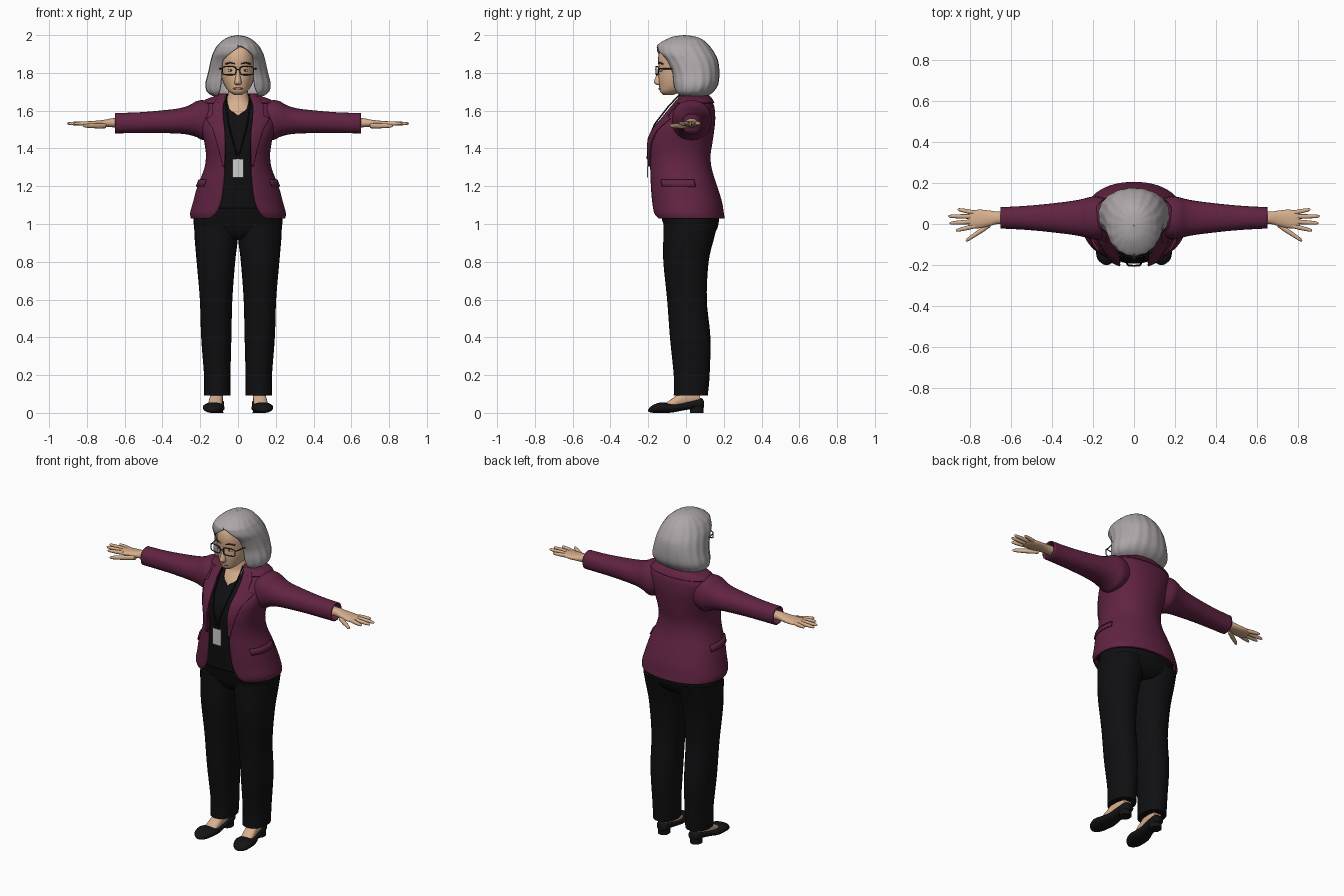
import bpy, bmesh, math
from mathutils import Matrix, Vector

if "Cube" in bpy.data.objects:
    bpy.data.objects.remove(bpy.data.objects["Cube"])

N = 2.2          # roundness of every cross-section
TAU = math.tau


def material(name, rgb):
    m = bpy.data.materials.new(name)
    m.use_nodes = True
    m.diffuse_color = (*rgb, 1)
    bsdf = m.node_tree.nodes["Principled BSDF"]
    bsdf.inputs["Base Color"].default_value = (*rgb, 1)
    bsdf.inputs["Roughness"].default_value = 0.7
    return m


plum = material("plum cloth", (.12, .017, .055))
black = material("black cloth", (.005, .005, .006))
leather = material("black leather", (.007, .007, .008))
skin = material("skin", (.68, .43, .27))
grey = material("grey hair", (.42, .385, .40))
white = material("badge white", (.62, .61, .62))
brown = material("dark brown", (.05, .03, .02))
rose = material("lip rose", (.50, .22, .16))


def power(v):
    return math.copysign(abs(v) ** (2 / N), v)


def smooth(rows, steps=5):
    """Pass a flowing curve through the rows of a profile."""
    out = []
    for i in range(len(rows) - 1):
        a, b, c, d = (rows[min(max(k, 0), len(rows) - 1)] for k in range(i - 1, i + 3))
        for s in range(steps):
            t = s / steps
            out.append([q + t / 2 * (r - p + t * (2 * p - 5 * q + 4 * r - u + t * (3 * (q - r) + u - p)))
                        for p, q, r, u in zip(a, b, c, d)])
    return out + [list(rows[-1])]


def finish(name, bm, mat, mirror=False, thick=0):
    mesh = bpy.data.meshes.new(name)
    bm.to_mesh(mesh)
    bm.free()
    mesh.materials.append(mat)
    ob = bpy.data.objects.new(name, mesh)
    bpy.context.collection.objects.link(ob)
    if thick:
        ob.modifiers.new("thickness", 'SOLIDIFY').thickness = thick
    if mirror:
        ob.modifiers.new("mirror", 'MIRROR').use_mirror_merge = False
    return ob


def skin_grid(bm, grid, closed):
    cols = len(grid[0])
    for low, high in zip(grid, grid[1:]):
        for j in range(cols if closed else cols - 1):
            k = (j + 1) % cols
            bm.faces.new((low[j], low[k], high[k], high[j]))


def loft(name, axis, rows, mat, mirror=False, thick=0, sides=28):
    """Rows: position along axis, centre, half width, low, high."""
    bm = bmesh.new()
    grid = []
    for t, c, half, lo, hi in smooth(rows):
        ring = []
        for j in range(sides):
            a = TAU * j / sides
            u = c + half * power(math.sin(a))
            v = (lo + hi) / 2 - (hi - lo) / 2 * power(math.cos(a))
            ring.append(bm.verts.new({'X': (t, u, v), 'Y': (u, t, v), 'Z': (u, v, t)}[axis]))
        grid.append(ring)
    skin_grid(bm, grid, True)
    if not thick:
        bm.faces.new(grid[0])
        bm.faces.new(grid[-1])
        bmesh.ops.recalc_face_normals(bm, faces=bm.faces)
    return finish(name, bm, mat, mirror, thick)


def angle(row, x):
    return math.asin(min(1, max(0, x) / row[1]) ** (N / 2))


def opening(row):
    return angle(row, row[4]), TAU - angle(row, row[-1])


def sheet(name, rows, span, mat, off=0, thick=.01, cols=72, mirror=False, ripple=0):
    """Cloth or hair wrapped round rows of: height, half width, front, back, opening."""
    bm = bmesh.new()
    grid = []
    for row in rows:
        z, rx, front, back = row[:4]
        a0, a1 = span(row)
        line = []
        for j in range(cols + 1):
            a = a0 + (a1 - a0) * j / cols
            k = 1 + ripple * math.sin(18 * a)
            x = (rx * k + off) * power(math.sin(a))
            y = (front + back) / 2 - ((back - front) / 2 * k + off) * power(math.cos(a))
            line.append(bm.verts.new((x, y, z)))
        grid.append(line)
    skin_grid(bm, grid, False)
    bmesh.ops.remove_doubles(bm, verts=bm.verts, dist=.0004)
    return finish(name, bm, mat, mirror, thick)


def lookup(table, z):
    for (z0, v0), (z1, v1) in zip(table, table[1:]):
        if z <= z1:
            return v0 + (v1 - v0) * max(0, z - z0) / (z1 - z0)
    return table[-1][1]


def blob(name, centre, size, mat, mirror=False):
    bm = bmesh.new()
    bmesh.ops.create_uvsphere(bm, u_segments=20, v_segments=12, radius=1,
                              matrix=Matrix.LocRotScale(Vector(centre), None, Vector(size)))
    return finish(name, bm, mat, mirror)


def box(name, centre, size, mat):
    bm = bmesh.new()
    bmesh.ops.create_cube(bm, size=1, matrix=Matrix.LocRotScale(Vector(centre), None, Vector(size)))
    return finish(name, bm, mat)


def tube(name, points, radius, mat, cyclic=False):
    """A thin rod with a copy on the other side."""
    cu = bpy.data.curves.new(name, 'CURVE')
    cu.dimensions = '3D'
    cu.bevel_depth, cu.bevel_resolution, cu.use_fill_caps = radius, 2, True
    for side in (1, -1):
        sp = cu.splines.new('POLY')
        sp.points.add(len(points) - 1)
        for p, (x, y, z) in zip(sp.points, points):
            p.co = (side * x, y, z, 1)
        sp.use_cyclic_u = cyclic
    cu.materials.append(mat)
    bpy.context.collection.objects.link(bpy.data.objects.new(name, cu))


# Jacket body, lapels, collar and pocket flaps
jacket = smooth([
    (1.03, .25, -.175, .205, .145), (1.06, .253, -.185, .20, .115), (1.12, .237, -.19, .19, .09),
    (1.20, .215, -.195, .165, .078), (1.29, .18, -.20, .137, .072), (1.36, .17, -.205, .13, .07),
    (1.43, .178, -.206, .14, .07), (1.50, .195, -.18, .15, .072), (1.56, .205, -.13, .155, .078),
    (1.62, .203, -.08, .15, .08), (1.655, .17, -.05, .135, .072), (1.675, .12, -.035, .12, .062),
    (1.69, .09, -.03, .105, .055)])
sheet("jacket_body", jacket, opening, plum)
lapel = [(1.29, .002), (1.42, .035), (1.50, .055), (1.56, .085), (1.575, .05), (1.63, .05), (1.68, .03)]
sheet("lapel", [r for r in jacket if 1.29 < r[0] < 1.682],
      lambda r: (angle(r, r[4] - .004), angle(r, r[4] + lookup(lapel, r[0]))),
      plum, off=.009, thick=.008, cols=10, mirror=True)
sheet("collar", [r for r in jacket if r[0] > 1.642], opening, plum, off=.009, thick=.009)
sheet("pocket_flap", [r for r in jacket if 1.19 < r[0] < 1.25],
      lambda r: (.95, 1.9), plum, off=.008, thick=.008, cols=14, mirror=True)

# Sleeves
loft("sleeve", 'X', [
    (.12, .03, .09, 1.47, 1.64), (.18, .03, .105, 1.445, 1.655), (.22, .03, .10, 1.46, 1.65),
    (.26, .03, .09, 1.472, 1.628), (.32, .03, .08, 1.479, 1.611), (.45, .03, .065, 1.482, 1.597),
    (.55, .03, .057, 1.481, 1.59), (.65, .03, .052, 1.48, 1.588)], plum, mirror=True, thick=.008)

# Black top with a scooped neck
neckline = [(1.58, 0), (1.59, .03), (1.61, .05), (1.64, .06)]


def scoop(row):
    a = angle(row, lookup(neckline, row[0]))
    return a, TAU - a


sheet("black_top", [r for r in jacket if 1.08 < r[0] < 1.66], scoop, black, off=-.014, thick=.004)

# Trousers
loft("trouser_hips", 'Z', [
    (.92, 0, .12, -.07, .12), (.95, 0, .20, -.10, .15), (1.0, 0, .235, -.12, .172),
    (1.08, 0, .222, -.14, .17), (1.2, 0, .185, -.16, .14)], black, sides=40)
loft("trouser_leg", 'Z', [
    (.092, .11, .07, -.065, .115), (.2, .11, .07, -.065, .125), (.4, .115, .08, -.085, .129),
    (.6, .116, .086, -.10, .11), (.8, .117, .102, -.12, .12), (.93, .115, .115, -.12, .15),
    (1.0, .118, .114, -.12, .168)], black, mirror=True)

# Feet and shoes
loft("foot", 'Y', [
    (.075, .11, .025, .05, .12), (.03, .112, .033, .04, .13), (-.02, .115, .035, .03, .115),
    (-.07, .12, .037, .02, .078), (-.11, .124, .035, .02, .05)], skin, mirror=True)
loft("shoe", 'Y', [
    (.095, .108, .02, .028, .06), (.08, .109, .034, .022, .078), (.03, .112, .039, .02, .068),
    (-.03, .118, .044, .01, .052), (-.08, .125, .054, .001, .05), (-.13, .13, .056, 0, .056),
    (-.17, .133, .045, 0, .044), (-.19, .134, .026, .003, .03), (-.2, .134, .008, .008, .018)],
    leather, mirror=True)
loft("shoe_heel", 'Z', [(0, .11, .032, .02, .092), (.02, .11, .032, .02, .092),
                        (.045, .11, .034, .01, .094)], leather, mirror=True)

# Hands
loft("palm", 'X', [
    (.58, .03, .03, 1.51, 1.56), (.66, .03, .03, 1.512, 1.56), (.70, .028, .037, 1.514, 1.553),
    (.75, .025, .045, 1.514, 1.547), (.79, .022, .043, 1.518, 1.544), (.81, .021, .03, 1.524, 1.538)],
    skin, mirror=True)
fingers = {"little_finger": (.775, .055, .86, .071), "ring_finger": (.78, .036, .906, .038),
           "middle_finger": (.78, .012, .9, .004), "index_finger": (.775, -.01, .868, -.032),
           "thumb": (.70, -.002, .82, -.082)}
for name, (x0, y0, x1, y1) in fingers.items():
    z, r = (1.52, .013) if name == "thumb" else (1.532, .0105)
    rows = []
    for t, k in ((0, 1), (.35, 1.05), (.7, .9), (.93, .65), (1, .15)):
        y = y0 + (y1 - y0) * t
        rows.append((x0 + (x1 - x0) * t, y, r * k, z - r * k, z + r * k))
    loft(name, 'X', rows, skin, mirror=True, sides=12)

# Neck, head and face
loft("neck_and_chest", 'Z', [
    (1.5, 0, .12, -.11, .09), (1.55, 0, .115, -.10, .10), (1.59, 0, .105, -.08, .11),
    (1.62, 0, .09, -.062, .10), (1.65, 0, .066, -.045, .085), (1.70, 0, .052, -.04, .07),
    (1.75, 0, .05, -.04, .06)], skin)
loft("head", 'Z', [
    (1.683, 0, .02, -.12, -.07), (1.70, 0, .046, -.137, -.02), (1.73, 0, .07, -.142, .06),
    (1.77, 0, .084, -.146, .10), (1.82, 0, .091, -.145, .12), (1.88, 0, .092, -.148, .13),
    (1.93, 0, .08, -.13, .12), (1.965, 0, .045, -.08, .08)], skin)
loft("nose", 'Z', [
    (1.735, 0, .01, -.152, -.11), (1.742, 0, .018, -.164, -.11), (1.755, 0, .018, -.169, -.11),
    (1.79, 0, .012, -.157, -.11), (1.83, 0, .009, -.147, -.11)], skin, sides=16)
blob("lips", (0, -.135, 1.717), (.026, .011, .007), rose)
blob("eye", (.038, -.13, 1.813), (.016, .009, .007), white, mirror=True)
blob("iris", (.037, -.136, 1.813), (.006, .005, .006), brown, mirror=True)
tube("eyebrow", [(.015, -.143, 1.848), (.042, -.14, 1.854), (.066, -.121, 1.847)], .004, brown)

# Glasses
rim = []
for i in range(24):
    s, c = math.sin(TAU * i / 24), math.cos(TAU * i / 24)
    x = .047 + .036 * math.copysign(abs(s) ** .5, s)
    rim.append((x, -.16 + 2 * x * x, 1.812 + .022 * math.copysign(abs(c) ** .5, c)))
tube("glasses_rim", rim, .003, brown, cyclic=True)
tube("glasses_bridge", [(0, -.16, 1.818), (.012, -.16, 1.816)], .003, brown)
tube("glasses_temple", [(.083, -.146, 1.822), (.097, -.07, 1.822), (.10, 0, 1.815)], .003, brown)

# Bobbed hair, parted off centre
hair = smooth([
    (1.678, .135, -.05, .115, .105, .105), (1.70, .163, -.07, .145, .10, .10),
    (1.74, .172, -.08, .17, .092, .092), (1.80, .158, -.09, .176, .088, .088),
    (1.86, .145, -.12, .17, .085, .082), (1.90, .134, -.15, .153, .074, .045),
    (1.935, .116, -.155, .13, .03, 0), (1.952, .103, -.146, .115, 0, 0),
    (1.975, .077, -.11, .09, 0, 0), (1.992, .043, -.068, .05, 0, 0), (2.0, .002, -.01, -.006, 0, 0)])
sheet("hair_bob", hair, opening, grey, thick=.015, cols=108, ripple=.01)

# Name badge on a cord
box("badge", (0, -.204, 1.295), (.058, .006, .10), white)
box("badge_clip", (0, -.204, 1.352), (.018, .008, .016), leather)
tube("badge_cord", [(.003, -.203, 1.36), (.03, -.2, 1.45), (.05, -.165, 1.53),
                    (.062, -.095, 1.62), (.06, -.035, 1.685)], .004, leather)

# Smooth shading that keeps hard edges
bpy.ops.object.select_all(action='DESELECT')
for ob in bpy.context.collection.objects:
    if ob.type == 'MESH':
        ob.select_set(True)
        bpy.context.view_layer.objects.active = ob
bpy.ops.object.shade_smooth_by_angle(angle=math.radians(50))
